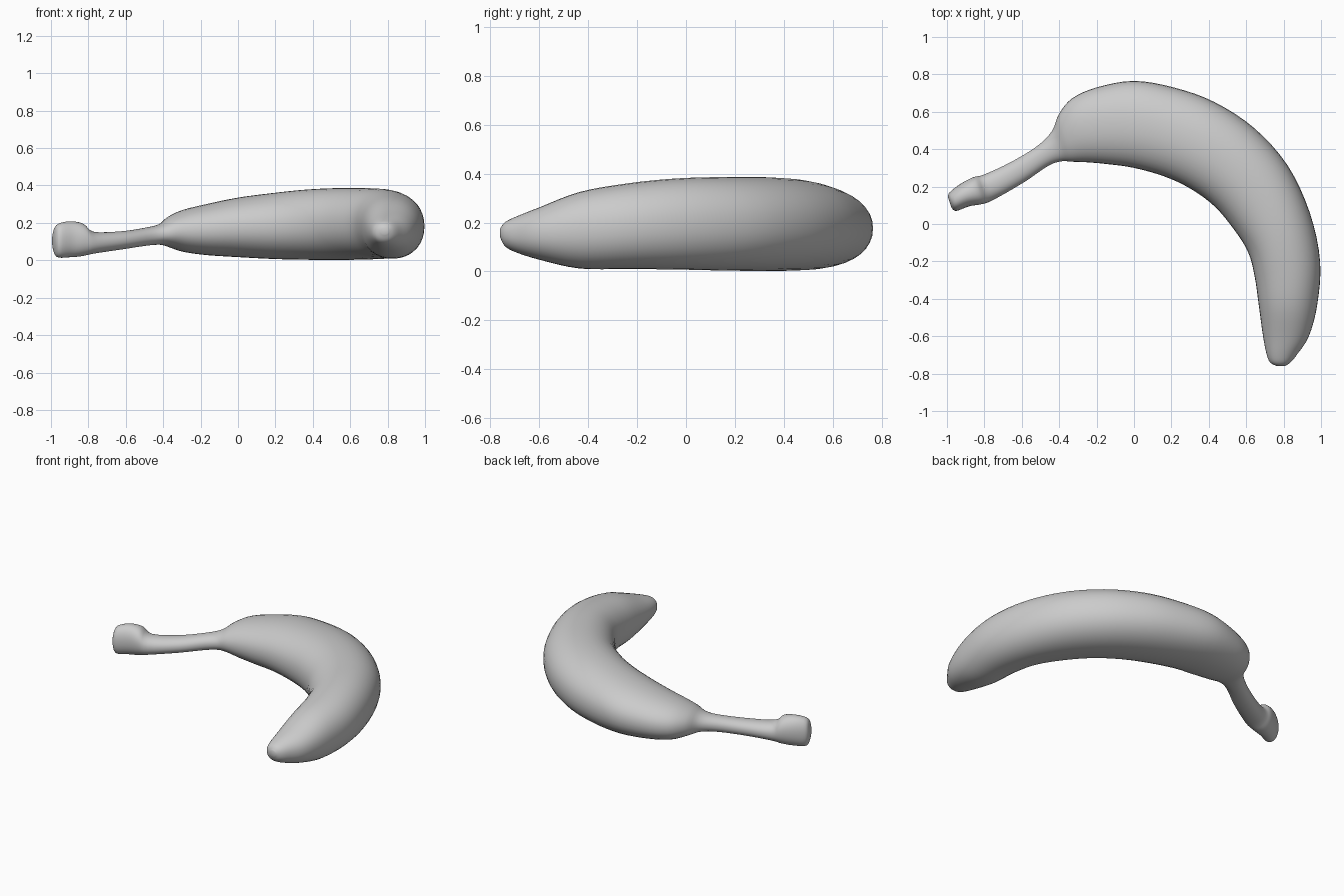
import bpy, bmesh, math
from mathutils import Vector

# Cross-sections from stem to tip: outer x, y, inner x, y, bottom z, top z
SECTIONS = [
    (-0.995, 0.145, -0.975, 0.085, 0.07, 0.14),
    (-0.985, 0.17, -0.95, 0.07, 0.018, 0.19),
    (-0.93, 0.213, -0.88, 0.095, 0.016, 0.208),
    (-0.86, 0.25, -0.81, 0.107, 0.022, 0.198),
    (-0.80, 0.265, -0.75, 0.13, 0.035, 0.153),
    (-0.66, 0.33, -0.59, 0.222, 0.058, 0.155),
    (-0.52, 0.415, -0.46, 0.31, 0.078, 0.175),
    (-0.44, 0.495, -0.39, 0.335, 0.083, 0.195),
    (-0.40, 0.59, -0.33, 0.333, 0.07, 0.235),
    (-0.33, 0.672, -0.25, 0.33, 0.045, 0.27),
    (-0.20, 0.73, -0.14, 0.32, 0.028, 0.30),
    (0.00, 0.765, 0.00, 0.30, 0.017, 0.335),
    (0.22, 0.728, 0.16, 0.255, 0.007, 0.36),
    (0.43, 0.652, 0.30, 0.19, 0.003, 0.378),
    (0.64, 0.515, 0.43, 0.095, 0.002, 0.386),
    (0.82, 0.315, 0.535, -0.03, 0.004, 0.386),
    (0.94, 0.06, 0.61, -0.15, 0.008, 0.38),
    (0.995, -0.20, 0.645, -0.28, 0.01, 0.36),
    (0.98, -0.43, 0.668, -0.44, 0.012, 0.325),
    (0.935, -0.60, 0.69, -0.60, 0.048, 0.262),
    (0.87, -0.70, 0.71, -0.70, 0.08, 0.222),
    (0.835, -0.742, 0.73, -0.742, 0.105, 0.20),
    (0.805, -0.76, 0.765, -0.76, 0.14, 0.175),
]
SIDES, STEPS = 36, 4


def smooth(a, b, c, d, t):
    """Catmull-Rom blend of one section value."""
    return 0.5 * (2*b + (c-a)*t + (2*a-5*b+4*c-d)*t*t + (3*b-a-3*c+d)*t**3)


def dense_sections():
    pts = [SECTIONS[0]] + SECTIONS + [SECTIONS[-1]]
    for i in range(1, len(pts) - 2):
        for k in range(STEPS):
            yield [smooth(*v, k / STEPS) for v in zip(*pts[i-1:i+3])]
    yield SECTIONS[-1]


def power(v, e=0.93):
    return math.copysign(abs(v) ** e, v)


# Skin: slightly squared oval rings, bridged along the curve
bm = bmesh.new()
rings = []
for ox, oy, ix, iy, lo, hi in dense_sections():
    mid = Vector(((ox + ix) / 2, (oy + iy) / 2, (lo + hi) / 2))
    side = Vector(((ox - ix) / 2, (oy - iy) / 2, 0))
    up = Vector((0, 0, (hi - lo) / 2))
    ring = []
    for j in range(SIDES):
        a = 2 * math.pi * j / SIDES
        ring.append(bm.verts.new(mid + side * power(math.cos(a)) + up * power(math.sin(a))))
    rings.append(ring)
for r, s in zip(rings, rings[1:]):
    for j in range(SIDES):
        n = (j + 1) % SIDES
        bm.faces.new((r[j], r[n], s[n], s[j]))
bm.faces.new(rings[0])
bm.faces.new(rings[-1])
bmesh.ops.recalc_face_normals(bm, faces=bm.faces)
for f in bm.faces:
    f.smooth = True

mesh = bpy.data.meshes.new("banana")
bm.to_mesh(mesh)
bm.free()
banana = bpy.data.objects.new("banana", mesh)
bpy.context.collection.objects.link(banana)
